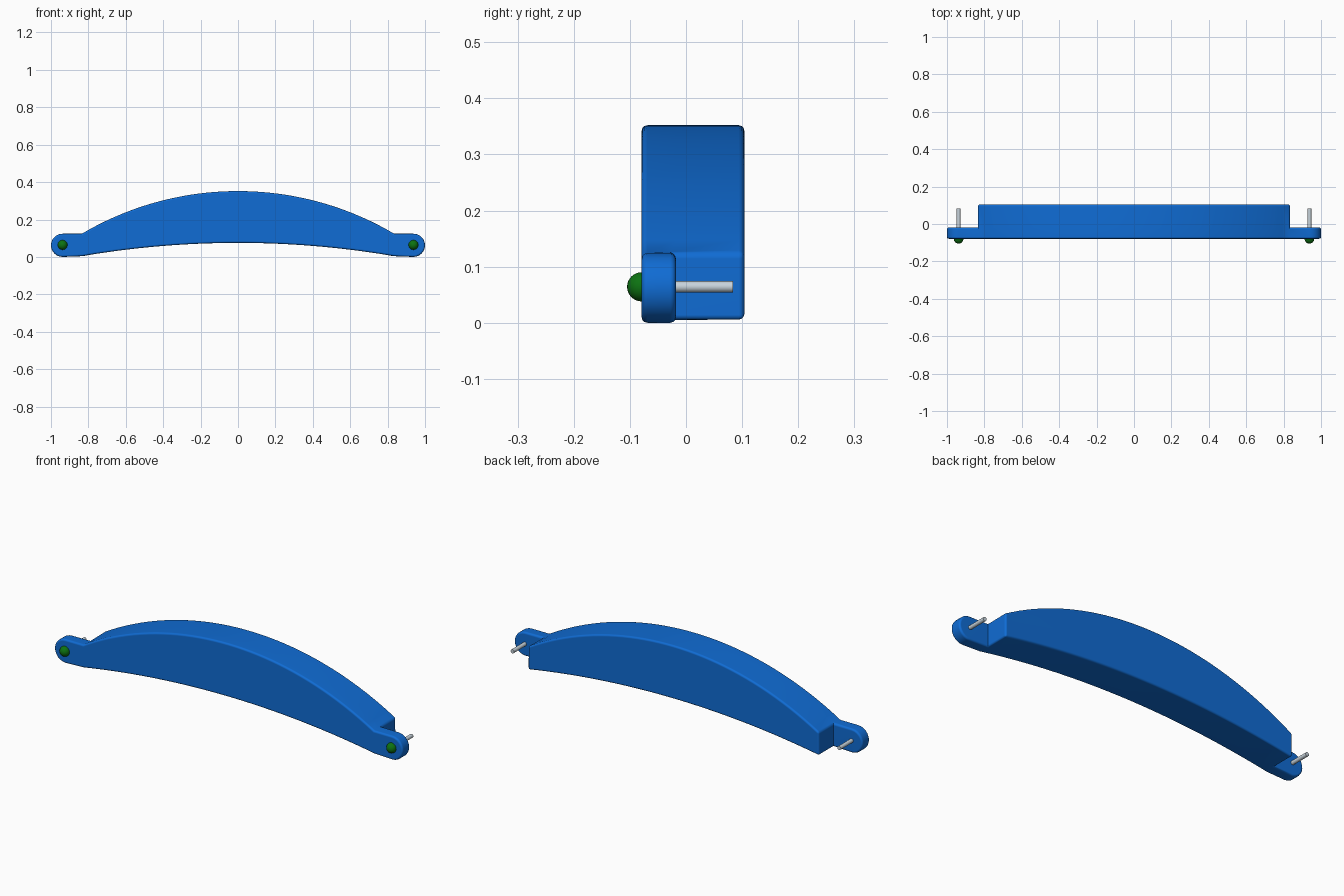
import bpy, bmesh, math

if "Cube" in bpy.data.objects:
    bpy.data.objects.remove(bpy.data.objects["Cube"])

def material(name, rgb):
    m = bpy.data.materials.new(name)
    m.diffuse_color = (*rgb, 1)
    m.use_nodes = True
    m.node_tree.nodes["Principled BSDF"].inputs["Base Color"].default_value = m.diffuse_color
    return m

BLUE = material("blue", (0.005, 0.15, 0.66))
GREEN = material("green", (0.004, 0.17, 0.006))
STEEL = material("steel", (0.58, 0.66, 0.72))

def make(name, bm, mat):
    me = bpy.data.meshes.new(name)
    bm.to_mesh(me)
    bm.free()
    me.materials.append(mat)
    ob = bpy.data.objects.new(name, me)
    bpy.context.collection.objects.link(ob)
    bpy.ops.object.select_all(action='DESELECT')
    ob.select_set(True)
    bpy.context.view_layer.objects.active = ob
    bpy.ops.object.shade_smooth_by_angle(angle=math.radians(35))
    return ob

FRONT, TAB_BACK, BACK = -0.079, -0.018, 0.104
HALF, N = 0.835, 40      # half length of the thick body
TAB_X, TAB_R = 0.938, 0.062

def arc_z(x, z_mid, z_end):
    """Height at x on a circular arc over the body length."""
    s = z_mid - z_end
    r = (HALF ** 2 + s ** 2) / (2 * s)
    return z_mid - r + math.sqrt(r * r - x * x)

# Arched body with thin rounded end tabs
xs = [HALF * (2 * i / N - 1) for i in range(N + 1)]
bottom = [(x, arc_z(x, 0.075, 0.004)) for x in xs]
top = [(x, arc_z(x, 0.352, 0.124)) for x in reversed(xs)]
tab = [(TAB_X + TAB_R * math.cos(a), TAB_R + TAB_R * math.sin(a))
       for a in (math.pi * (i / 12 - 0.5) for i in range(13))]
left_tab = [(-x, z) for x, z in reversed(tab)]

bm = bmesh.new()
def ring(pts, y):
    return [bm.verts.new((x, y, z)) for x, z in pts]
def skin(a, b):
    for i in range(len(a)):
        j = (i + 1) % len(a)
        bm.faces.new((a[i], a[j], b[j], b[i]))

outline = bottom + tab + top + left_tab
front = ring(outline, FRONT)
mid = ring(outline, TAB_BACK)
back = ring(bottom + top, BACK)
bm.faces.new(front)
skin(front, mid)
n, t = len(bottom), len(tab)
bm.faces.new(mid[n - 1:n + t + 1])                     # right tab back
bm.faces.new(mid[2 * n + t - 1:] + [mid[0]])           # left tab back
skin(mid[:n] + mid[n + t:2 * n + t], back)
bm.faces.new(back)
bmesh.ops.recalc_face_normals(bm, faces=bm.faces[:])
# Round the outer edges only
edges = [e for e in bm.edges if e.calc_face_angle_signed(0) > math.radians(40)]
bmesh.ops.bevel(bm, geom=edges, offset=0.01, segments=3, profile=0.5,
                affect='EDGES', clamp_overlap=False)
body = make("handle_body", bm, BLUE)
w = body.modifiers.new("weighted", 'WEIGHTED_NORMAL')
w.keep_sharp = True

# Pins and their round heads
for side, s in (("left", -1), ("right", 1)):
    bm = bmesh.new()
    bmesh.ops.create_cone(bm, cap_ends=True, segments=24, radius1=0.01,
                          radius2=0.01, depth=0.154)
    ob = make("pin_" + side, bm, STEEL)
    ob.rotation_euler.x = math.pi / 2
    ob.location = (s * TAB_X, 0.007, 0.064)

    bm = bmesh.new()
    bmesh.ops.create_uvsphere(bm, u_segments=24, v_segments=16, radius=0.026)
    ob = make("pin_head_" + side, bm, GREEN)
    ob.location = (s * TAB_X, FRONT, 0.064)
